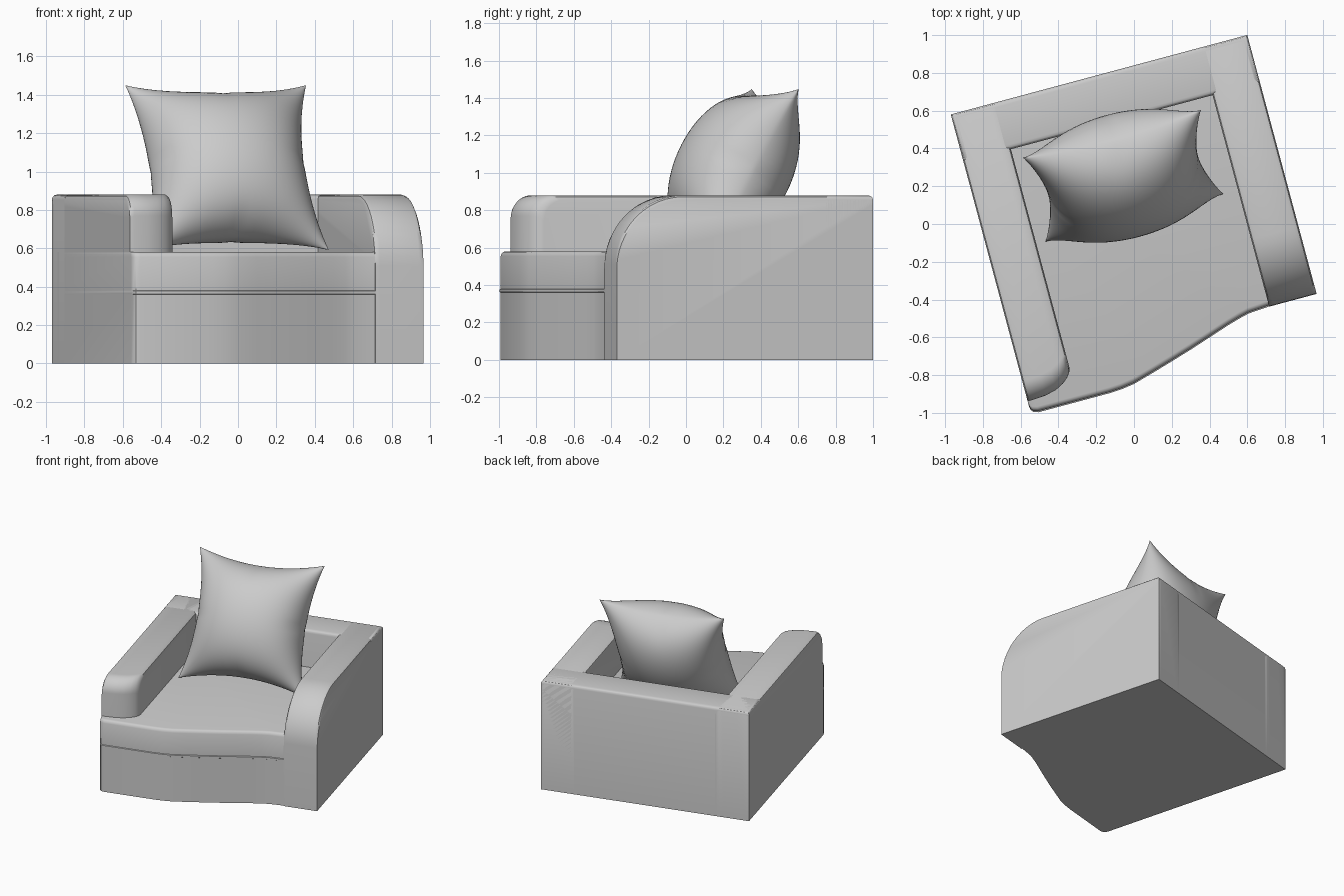
import bpy, bmesh, math
from mathutils import Vector

if "Cube" in bpy.data.objects:
    bpy.data.objects.remove(bpy.data.objects["Cube"])

ANG = math.radians(15)          # whole chair is turned on the floor
CORNER = (-0.97, 0.58, 0)       # back left corner; local x = width, local -y = forward
W, WALL, TOP, SEAT = 1.625, 0.26, 0.88, 0.58

grey = bpy.data.materials.new("light grey fabric")
grey.diffuse_color = (0.6, 0.6, 0.6, 1)
grey.use_nodes = True
grey.node_tree.nodes["Principled BSDF"].inputs["Base Color"].default_value = grey.diffuse_color


def finish(name, bm, loc=CORNER, rot=(0, 0, ANG), angle=35):
    bmesh.ops.remove_doubles(bm, verts=bm.verts, dist=1e-5)
    bmesh.ops.recalc_face_normals(bm, faces=bm.faces)
    me = bpy.data.meshes.new(name)
    bm.to_mesh(me)
    bm.free()
    me.materials.append(grey)
    ob = bpy.data.objects.new(name, me)
    bpy.context.collection.objects.link(ob)
    ob.location, ob.rotation_euler = loc, rot
    bpy.ops.object.select_all(action='DESELECT')
    ob.select_set(True)
    bpy.context.view_layer.objects.active = ob
    bpy.ops.object.shade_smooth_by_angle(angle=math.radians(angle))
    return ob


def loft(rings):
    """Skin closed rings of points and cap both ends."""
    bm = bmesh.new()
    vs = [[bm.verts.new(p) for p in r] for r in rings]
    n = len(vs[0])
    for a, b in zip(vs, vs[1:]):
        for i in range(n):
            j = (i + 1) % n
            bm.faces.new((a[i], a[j], b[j], b[i]))
    bm.faces.new(vs[0])
    bm.faces.new(vs[-1])
    return bm


def arm_ring(x, front, radius, drop):
    """Side profile of an arm with a rounded upper front."""
    e = 0.025
    pts = [(x, 0, 0), (x, 0, TOP - e - drop), (x, -e * 0.3, TOP - e * 0.3 - drop),
           (x, -e, TOP - drop)]
    for k in range(13):
        t = math.pi / 2 * (1 - k / 12)
        pts.append((x, front + radius * (1 - math.cos(t)),
                    TOP - drop - radius * (1 - math.sin(t))))
    return pts + [(x, front, 0)]


EDGE = [(0, 0.025), (0.007, 0.008), (0.025, 0)]   # small rounding of long edges

# Left arm: front curves back towards the inner side
slices = [(x, -1.572, d) for x, d in EDGE]
slices += [(0.10, -1.567, 0), (0.16, -1.553, 0), (0.205, -1.53, 0),
           (0.235, -1.505, 0), (0.253, -1.48, 0.008), (0.26, -1.455, 0.025)]
finish("left_arm", loft([arm_ring(x, f, 0.11, d) for x, f, d in slices]))

# Right arm: shorter, with a large rounded front
offs = EDGE + [(WALL - x, d) for x, d in reversed(EDGE)]
finish("right_arm", loft([arm_ring(W - WALL + x, -1.419, 0.37, d) for x, d in offs]))

# Back rest
bm = bmesh.new()
bmesh.ops.create_cube(bm, size=1)
for v in bm.verts:
    v.co = Vector(((v.co.x + 0.5) * W, (v.co.y - 0.5) * WALL, (v.co.z + 0.5) * TOP))
edges = [e for e in bm.edges if all(v.co.z > 0.5 for v in e.verts)]
bmesh.ops.bevel(bm, geom=edges, offset=0.025, segments=3, profile=0.5, affect='EDGES')
finish("back_rest", bm)

# Seat: curved front, piping bead and rounded top edge
plan = [(0, -1.595), (0.004, -1.615), (0.016, -1.63), (0.04, -1.637), (0.43, -1.637),
        (0.50, -1.633), (0.569, -1.623), (0.68, -1.592), (0.79, -1.56), (0.906, -1.525),
        (1.02, -1.488), (1.13, -1.452), (1.20, -1.432), (1.25, -1.42), (1.365, -1.412)]
levels = [(0, 0), (0.36, 0), (0.363, -0.006), (0.377, -0.006), (0.38, 0),
          (0.555, 0), (0.57, 0.006), (0.577, 0.014), (SEAT, 0.025)]
finish("seat", loft([[(1.365, -0.1, z), (0.0, -0.1, z)] +
                     [(x, y + i, z) for x, y in plan] for z, i in levels]))

# Pillow: two bulged sheets meeting at a seam, with a pucker at each edge middle
N, H, T = 20, 0.4875, 0.30
par = [math.sin(math.pi / 2 * k / N) for k in range(-N, N + 1)]
bm = bmesh.new()


def pucker(a, b):
    return abs(a) ** 8 * math.exp(-(b / 0.07) ** 2)


for side in (-1, 1):
    grid = []
    for a in par:
        row = []
        for b in par:
            h = T * max(0, (1 - a * a) * (1 - b * b)) ** 0.6
            h *= 1 - 0.25 * (pucker(a, b) + pucker(b, a))
            row.append(bm.verts.new((H * a * (1 - 0.16 * a * a * (1 - b * b)), side * h,
                                     H * b * (1 - 0.15 * b * b * (1 - a * a)))))
        grid.append(row)
    for i in range(2 * N):
        for j in range(2 * N):
            bm.faces.new((grid[i][j], grid[i + 1][j], grid[i + 1][j + 1], grid[i][j + 1]))
finish("pillow", bm, (-0.057, 0.255, 1.02), (math.radians(-28.2), 0, ANG), 50)
